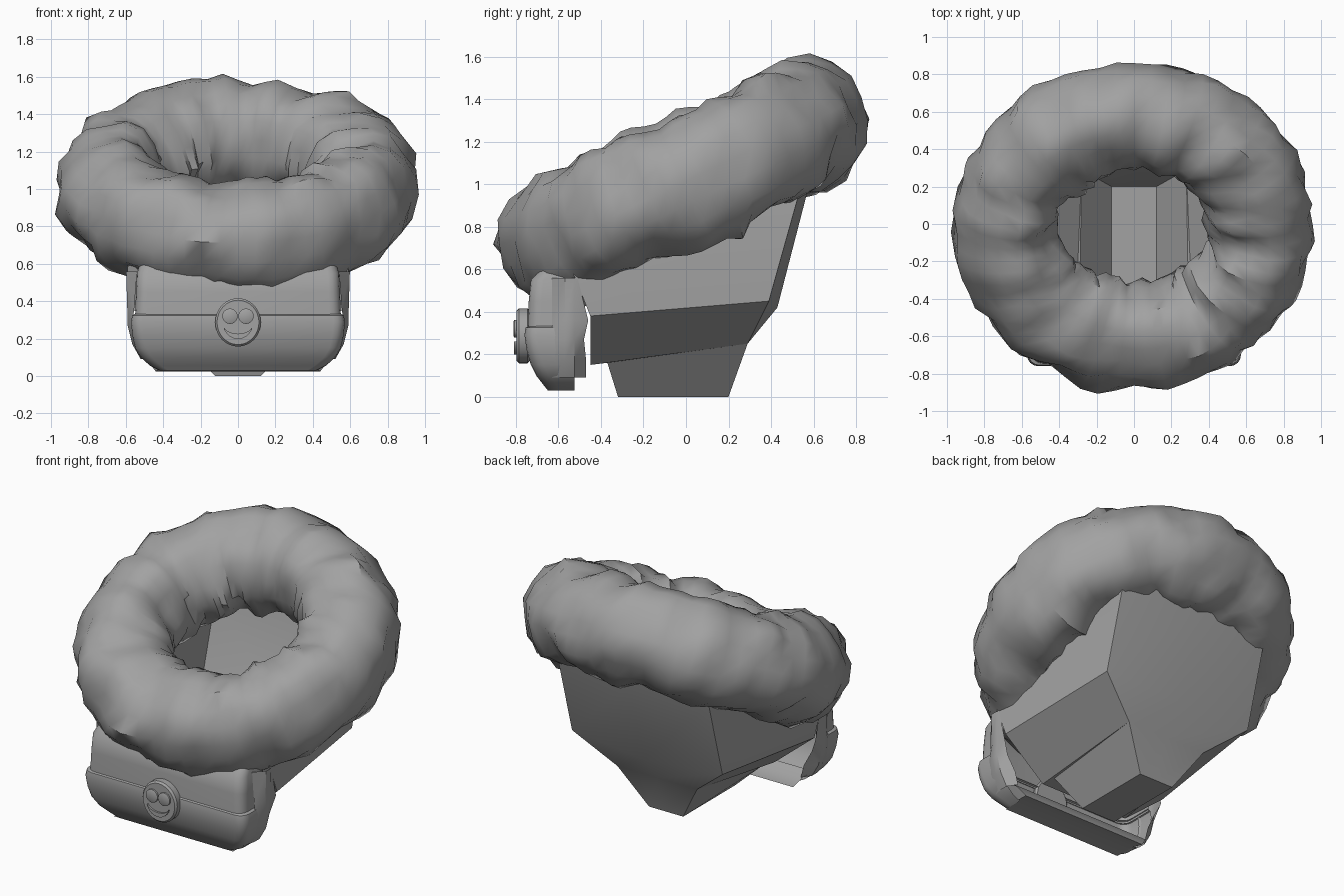
import bpy, bmesh, math
from mathutils import Vector, Matrix, noise

if "Cube" in bpy.data.objects:
    bpy.data.objects.remove(bpy.data.objects["Cube"])

fabric = bpy.data.materials.new("grey_fabric")
fabric.diffuse_color = (0.36, 0.36, 0.36, 1)
fabric.use_nodes = True
fabric.node_tree.nodes["Principled BSDF"].inputs["Base Color"].default_value = fabric.diffuse_color


def finish(name, bm, angle=40):
    bmesh.ops.remove_doubles(bm, verts=bm.verts, dist=0.0005)
    bmesh.ops.recalc_face_normals(bm, faces=bm.faces)
    me = bpy.data.meshes.new(name)
    bm.to_mesh(me)
    bm.free()
    ob = bpy.data.objects.new(name, me)
    bpy.context.collection.objects.link(ob)
    me.materials.append(fabric)
    bpy.ops.object.select_all(action='DESELECT')
    ob.select_set(True)
    bpy.context.view_layer.objects.active = ob
    bpy.ops.object.shade_smooth_by_angle(angle=math.radians(angle))
    return ob


def loft(bm, rings, closed=True, cap_start=False, cap_end=False, wrap=False):
    rows = [[bm.verts.new(p) for p in r] for r in rings]
    n = len(rows[0])
    pairs = list(zip(rows, rows[1:])) + ([(rows[-1], rows[0])] if wrap else [])
    for a, b in pairs:
        for i in range(n if closed else n - 1):
            j = (i + 1) % n
            bm.faces.new((a[i], a[j], b[j], b[i]))
    if cap_start:
        bm.faces.new(rows[0])
    if cap_end:
        bm.faces.new(rows[-1])


flip = lambda p: (-p[0], p[1], p[2])

# Padded ring: a tilted, gathered tube with lumps and folds across it
tilt = Matrix.Translation((0, -0.01, 1.01)) @ Matrix.Rotation(math.radians(25.5), 4, 'X')
SEG, SIDES = 64, 18
rings = []
for i in range(SEG):
    a = 2 * math.pi * i / SEG
    out = Vector((math.cos(a), math.sin(a), 0))
    p = Vector((0.68 * out.x, 0.64 * out.y, 0))
    ring = []
    for j in range(SIDES):
        b = 2 * math.pi * j / SIDES
        offset = out * math.cos(b) * 0.94 + Vector((0, 0, math.sin(b)))
        q = p + offset * 0.3
        lump = noise.noise(q * 5.5 + Vector((3, 1, 7)))
        twist = a + 0.15 * math.sin(b + 2 * a)
        fold = noise.noise(Vector((math.cos(twist) * 7, math.sin(twist) * 7, 0.6 * math.sin(b))))
        inner = 0.5 - 0.5 * math.cos(b)
        r = 0.302 + 0.055 * lump + (0.035 + 0.02 * inner) * fold
        ring.append(tilt @ (p + offset * r))
    rings.append(ring)
bm = bmesh.new()
loft(bm, rings, wrap=True)
finish("padded_ring", bm, 45)

# Faceted basket: each level is (front corner, back corner, back middle)
levels = [
    ((.12, -.32, 0), (.12, .20, 0), (0, .20, 0)),
    ((.29, -.37, .16), (.28, .29, .25), (0, .29, .25)),
    ((.31, -.45, .15), (.28, .29, .25), (0, .29, .25)),
    ((.59, -.45, .38), (.53, .39, .45), (0, .43, .42)),
    ((.59, -.53, .58), (.53, .53, .95), (0, .57, .96)),
    ((.57, -.54, .70), (.53, .58, 1.12), (0, .61, 1.13)),
]
bm = bmesh.new()
loft(bm, [(f, b, m, flip(b), flip(f)) for f, b, m in levels], cap_start=True)
finish("basket", bm, 20)


# Front pouch, open at the back: levels of (height, half width, front depth, corner size)
def pouch(name, rows, back=-0.525):
    bm = bmesh.new()
    rings = []
    for z, w, y, c in rows:
        right = [(w, back, z)]
        for k in range(5):
            t = math.pi / 2 * k / 4
            right.append((w - c + c * math.cos(t), y + c - c * math.sin(t), z))
        rings.append(right + [flip(p) for p in reversed(right)])
    loft(bm, rings, closed=False)
    return finish(name, bm)


pouch("pouch_body", [(.32, .55, -.745, .06), (.45, .545, -.74, .06),
                     (.55, .54, -.73, .06), (.62, .52, -.66, .06)])
pouch("pouch_roll", [(.03, .42, -.65, .05), (.055, .47, -.67, .06),
                     (.10, .52, -.705, .06), (.15, .55, -.73, .06),
                     (.22, .565, -.75, .06), (.29, .572, -.76, .06),
                     (.325, .565, -.755, .06), (.335, .545, -.735, .06)])

# Lip under the pouch
bm = bmesh.new()
loft(bm, [[(-.42, -.65, .03), (.42, -.65, .03)], [(-.43, -.52, .035), (.43, -.52, .035)],
          [(-.44, -.45, .025), (.44, -.45, .025)], [(-.49, -.48, .09), (.49, -.48, .09)],
          [(-.53, -.53, .12), (.53, -.53, .12)]], closed=False)
finish("pouch_lip", bm)

# Side straps joining the pouch to the basket
for side in (-1, 1):
    bm = bmesh.new()
    loft(bm, [[(side * x0, -.63, z), (side * x1, -.57, z), (side * x1, -.525, z), (side * x2, yb, z)]
              for x0, x1, x2, yb, z in [(.51, .52, .48, -.47, .09), (.55, .565, .50, -.47, .17),
                                        (.565, .59, .55, -.48, .27), (.555, .592, .59, -.46, .36),
                                        (.54, .598, .59, -.51, .56)]], closed=False)
    finish("side_strap", bm, 30)


# Round button with a simple smiling face
def disc(name, x, z, rows, sides=32):
    bm = bmesh.new()
    loft(bm, [[(x + r * math.cos(2 * math.pi * k / sides), y, z + r * s * math.sin(2 * math.pi * k / sides))
               for k in range(sides)] for r, s, y in rows], cap_start=True, cap_end=True)
    return finish(name, bm, 35)


disc("button", 0, .287, [(.11, 1.06, -.735), (.122, 1.06, -.745), (.122, 1.06, -.785), (.112, 1.06, -.797)])
for side in (-1, 1):
    disc("button_eye", .043 * side, .32, [(.041, 1, -.79), (.041, 1, -.808), (.036, 1, -.811)], 20)
bm = bmesh.new()
smile = []
for k in range(13):
    t = math.radians(200 + 140 * k / 12)
    w = 0.003 + 0.011 * math.sin(math.pi * k / 12)
    x, z = .08 * math.cos(t), .28 + .068 * math.sin(t)
    smile.append([(x, -.79, z - w), (x, -.809, z - w), (x, -.809, z + w), (x, -.79, z + w)])
loft(bm, smile, cap_start=True, cap_end=True)
finish("button_smile", bm)
